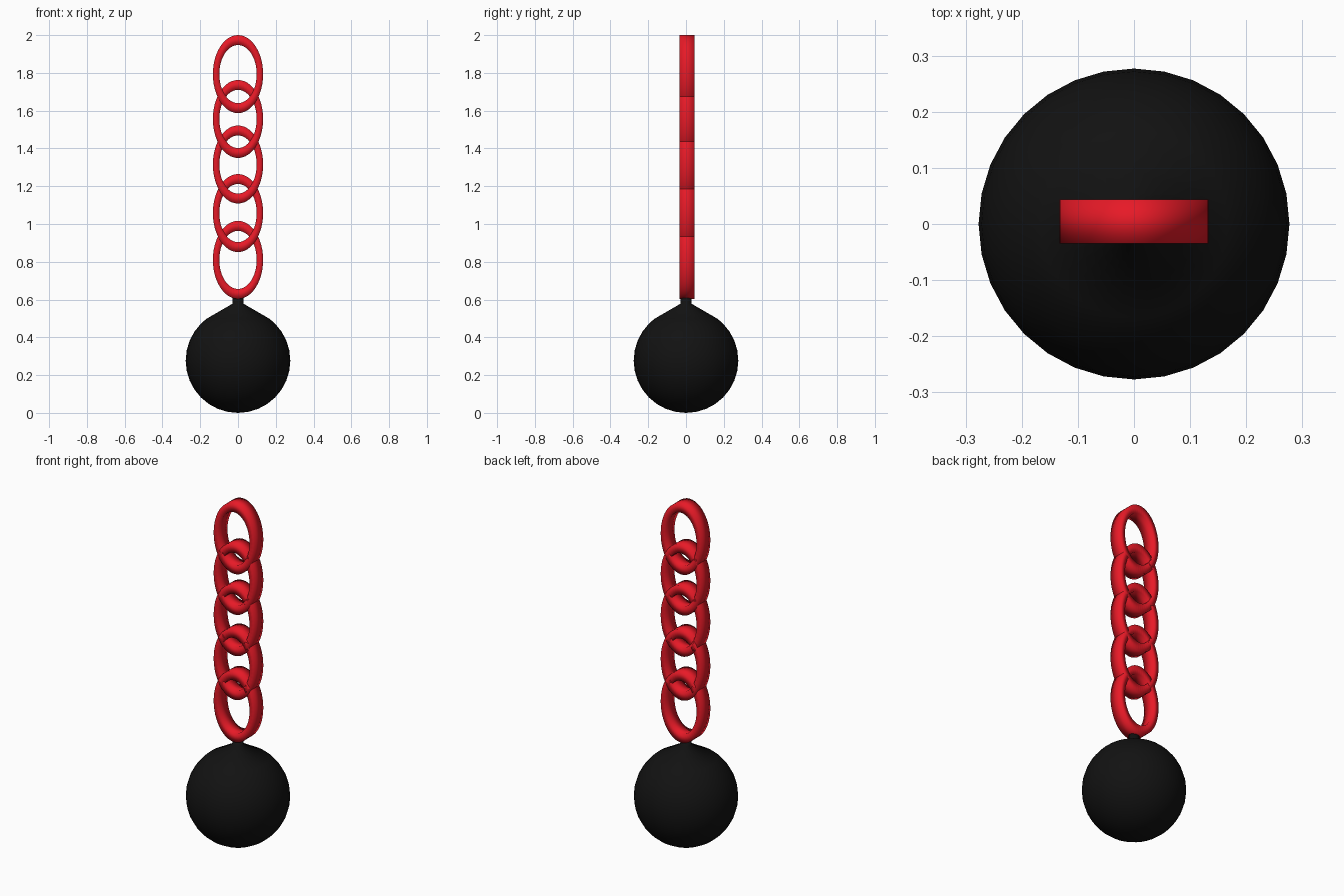
import bpy, bmesh
from math import sin, cos, pi, radians

if "Cube" in bpy.data.objects:
    bpy.data.objects.remove(bpy.data.objects["Cube"])


def material(name, color):
    m = bpy.data.materials.new(name)
    m.diffuse_color = color
    m.use_nodes = True
    m.node_tree.nodes["Principled BSDF"].inputs["Base Color"].default_value = m.diffuse_color
    return m


def finish(name, bm, mat):
    bmesh.ops.recalc_face_normals(bm, faces=bm.faces)
    for f in bm.faces:
        f.smooth = True
    me = bpy.data.meshes.new(name)
    bm.to_mesh(me)
    bm.free()
    ob = bpy.data.objects.new(name, me)
    bpy.context.collection.objects.link(ob)
    me.materials.append(mat)
    return ob


red = material("red", (0.8, 0.01, 0.02, 1))
black = material("black", (0.006, 0.006, 0.006, 1))


def chain_link(name, z, segs=48):
    # oval band with a rectangular section
    section = [(0.133, 0.2065, -0.035), (0.133, 0.2065, 0.044),
               (0.099, 0.154, 0.044), (0.099, 0.154, -0.035)]
    bm = bmesh.new()
    loops = []
    for i in range(segs):
        a = 2 * pi * i / segs
        loops.append([bm.verts.new((rx * cos(a), y, z + rz * sin(a)))
                      for rx, rz, y in section])
    for i in range(segs):
        p, q = loops[i], loops[(i + 1) % segs]
        for j in range(4):
            k = (j + 1) % 4
            bm.faces.new((p[j], q[j], q[k], p[k]))
    return finish(name, bm, red)


for i, z in enumerate((1.7935, 1.556, 1.315, 1.058, 0.81)):
    chain_link(f"chain_link_{i + 1}", z)

# ball with a cone shoulder and a short neck, lathed around z
R, CZ, SEGS = 0.277, 0.277, 32
profile = [(R * sin(radians(t)), CZ - R * cos(radians(t)))
           for t in [11.25 * i for i in range(13)] + [143]]
profile += [(0.029, 0.578), (0.029, 0.612), (0.0, 0.612)]
bm = bmesh.new()
vs = [bm.verts.new((r, 0, z)) for r, z in profile]
edges = [bm.edges.new(e) for e in zip(vs, vs[1:])]
bmesh.ops.spin(bm, geom=vs + edges, cent=(0, 0, 0), axis=(0, 0, 1),
               angle=2 * pi, steps=SEGS, use_merge=True)
bmesh.ops.remove_doubles(bm, verts=bm.verts, dist=0.0005)
ball = finish("weight_ball", bm, black)
